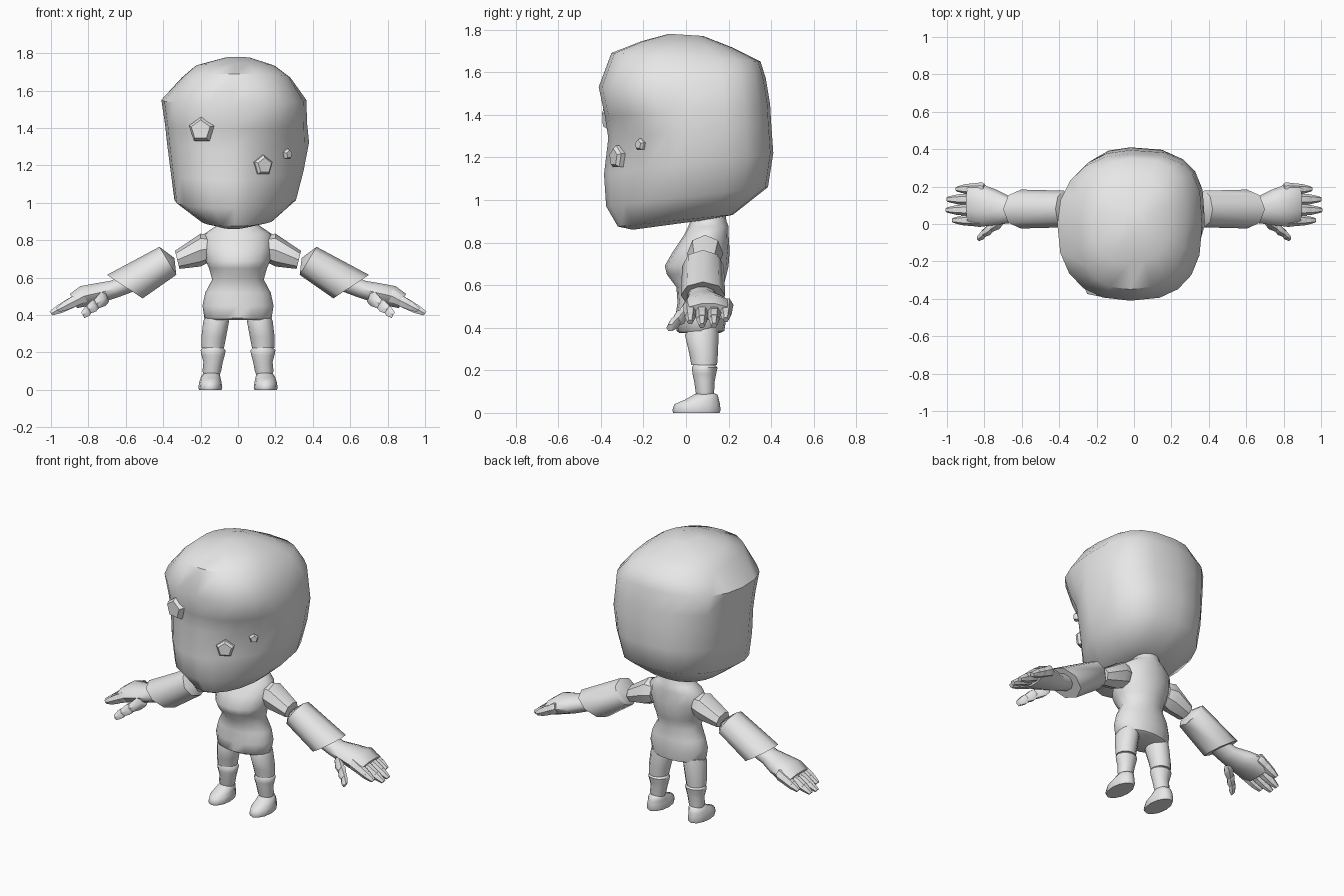
import bpy, bmesh, math
from mathutils import Vector

grey = bpy.data.materials.new("plain grey")
grey.diffuse_color = (0.8, 0.8, 0.8, 1)


def loft(name, rings, angle=50):
    """Skin a list of closed point rings and cap both ends."""
    bm = bmesh.new()
    loops = [[bm.verts.new(p) for p in ring] for ring in rings]
    n = len(loops[0])
    for a, b in zip(loops, loops[1:]):
        for i in range(n):
            j = (i + 1) % n
            bm.faces.new((a[i], a[j], b[j], b[i]))
    bm.faces.new(loops[0])
    bm.faces.new(loops[-1])
    bmesh.ops.recalc_face_normals(bm, faces=bm.faces)
    mesh = bpy.data.meshes.new(name)
    bm.to_mesh(mesh)
    bm.free()
    mesh.materials.append(grey)
    ob = bpy.data.objects.new(name, mesh)
    bpy.context.collection.objects.link(ob)
    bpy.ops.object.select_all(action='DESELECT')
    ob.select_set(True)
    bpy.context.view_layer.objects.active = ob
    bpy.ops.object.shade_smooth_by_angle(angle=math.radians(angle))
    return ob


def stack(name, rows, side=1, n=12, angle=50):
    """Upright form: rows of (z, centre x, half width, y front, y back)."""
    rings = []
    for z, cx, w, y0, y1 in rows:
        rings.append([(side * cx + w * math.cos(t), (y0 + y1) / 2 + (y1 - y0) / 2 * math.sin(t), z)
                      for t in (2 * math.pi * i / n for i in range(n))])
    return loft(name, rings, angle)


def limb(name, rows, side, n=8, angle=50):
    """Sideways form: rows of (x, y, z, half depth in y, half height vector x and z)."""
    rings = []
    for x, y, z, ry, vx, vz in rows:
        rings.append([(side * (x + vx * math.sin(t)), y + ry * math.cos(t), z + vz * math.sin(t))
                      for t in (2 * math.pi * i / n for i in range(n))])
    return loft(name, rings, angle)


# head: (z front, z back, x left, x right, y front, y back, roundness of front right)
head_rows = [
    (0.86, 0.91, -0.12, 0.08, -0.25, 0.12, 2.0),
    (0.875, 0.93, -0.20, 0.19, -0.32, 0.22, 1.8),
    (0.97, 1.06, -0.34, 0.31, -0.375, 0.385, 1.6),
    (1.12, 1.22, -0.36, 0.35, -0.385, 0.41, 1.5),
    (1.29, 1.36, -0.38, 0.38, -0.365, 0.40, 1.6),
    (1.39, 1.45, -0.39, 0.37, -0.38, 0.395, 2.1),
    (1.53, 1.57, -0.41, 0.365, -0.41, 0.375, 2.6),
    (1.69, 1.65, -0.30, 0.28, -0.35, 0.35, 2.4),
    (1.745, 1.715, -0.23, 0.20, -0.21, 0.22, 2.2),
    (1.78, 1.77, -0.07, 0.07, -0.08, 0.08, 2.0),
]
rings = []
for zf, zb, x0, x1, y0, y1, p_right in head_rows:
    ring = []
    for i in range(20):
        c, s = math.cos(math.pi * i / 10), math.sin(math.pi * i / 10)
        p = (3.0 if s > 0 else p_right) if c > 0 else (2.2 if s > 0 else 2.4)
        cx = -0.02
        x = cx + (x1 - cx if c > 0 else x0 - cx) * abs(c) ** (2 / p)
        y = (y1 if s > 0 else y0) * abs(s) ** (2 / p)
        ring.append((x, y, zf + (zb - zf) * (y - y0) / (y1 - y0)))
    rings.append(ring)
loft("head", rings, 45)

# five-sided studs on the face: centre, facing direction, radius, depth
studs = [
    ("large_eye", (-0.19, -0.335, 1.39), (-0.2, -1, 0), 0.072, 0.05),
    ("small_eye", (0.13, -0.315, 1.20), (0.5, -1, 0), 0.056, 0.03),
    ("cheek_spot", (0.26, -0.21, 1.26), (0.9, -1, 0), 0.028, 0.022),
]
for name, centre, facing, r, depth in studs:
    d = Vector(facing).normalized()
    u = Vector((-d.y, d.x, 0))
    rings = []
    for off, k in ((-0.04, 1), (depth * 0.5, 1), (depth, 0.75)):
        rings.append([Vector(centre) + d * off + r * k * (u * math.sin(t) + Vector((0, 0, math.cos(t))))
                      for t in (2 * math.pi * i / 5 for i in range(5))])
    loft(name, rings, 25)

# torso with hips, waist, chest and neck in one skin
stack("torso", [
    (0.375, 0, 0.165, -0.03, 0.16), (0.385, 0, 0.18, -0.045, 0.18), (0.45, 0, 0.19, -0.05, 0.19),
    (0.52, 0, 0.175, -0.04, 0.185), (0.59, 0, 0.138, -0.045, 0.175), (0.65, 0, 0.155, -0.09, 0.19),
    (0.69, 0, 0.172, -0.10, 0.20), (0.76, 0, 0.185, -0.06, 0.205), (0.835, 0, 0.178, -0.01, 0.20),
    (0.875, 0, 0.12, 0.01, 0.20), (0.90, 0, 0.085, 0.02, 0.19), (0.98, 0, 0.08, 0.02, 0.18)], n=16)

for side, tag in ((-1, "left"), (1, "right")):
    # legs
    stack(tag + "_thigh", [(0.40, 0.115, 0.06, 0.01, 0.15), (0.365, 0.117, 0.069, -0.005, 0.153),
                           (0.28, 0.13, 0.066, 0.015, 0.15), (0.225, 0.135, 0.060, 0.025, 0.146)], side)
    stack(tag + "_knee", [(0.235, 0.133, 0.045, 0.04, 0.13), (0.212, 0.133, 0.067, 0.028, 0.148),
                          (0.185, 0.133, 0.062, 0.03, 0.142), (0.15, 0.133, 0.052, 0.038, 0.135),
                          (0.10, 0.14, 0.050, 0.045, 0.132), (0.08, 0.14, 0.042, 0.05, 0.13)], side)
    # foot with sloping toe
    stack(tag + "_foot", [(0, 0.148, 0.060, -0.06, 0.158), (0.012, 0.148, 0.064, -0.064, 0.162),
                          (0.04, 0.148, 0.060, -0.055, 0.16), (0.062, 0.147, 0.054, -0.005, 0.155),
                          (0.085, 0.143, 0.046, 0.035, 0.148), (0.092, 0.14, 0.035, 0.05, 0.135)], side)
    # upper arm
    limb(tag + "_upper_arm", [(0.15, 0.09, 0.755, 0.07, 0, 0.07), (0.20, 0.09, 0.748, 0.085, 0, 0.088),
                              (0.325, 0.085, 0.695, 0.065, 0.012, 0.048)], side, angle=40)
    # forearm sleeve with a slanted cuff
    limb(tag + "_forearm", [(0.335, 0.085, 0.66, 0.055, 0.005, 0.045), (0.375, 0.08, 0.69, 0.098, 0.045, 0.075),
                            (0.605, 0.08, 0.552, 0.104, 0.095, 0.063)], side, angle=48)
    # palm
    limb(tag + "_palm", [(0.58, 0.075, 0.57, 0.065, 0.025, 0.045), (0.66, 0.075, 0.54, 0.07, 0.025, 0.045),
                         (0.74, 0.09, 0.52, 0.095, 0.025, 0.052), (0.82, 0.10, 0.502, 0.115, 0.025, 0.055),
                         (0.88, 0.105, 0.475, 0.108, 0.02, 0.04)], side, n=10)
    # fingers in three stepped joints each: y, root x, tip x
    for f, (y, xr, xt) in enumerate(((0.02, 0.82, 0.965), (0.075, 0.84, 1.0), (0.132, 0.84, 0.995), (0.187, 0.81, 0.945))):
        for j in range(3):
            a, b = xr + (xt - xr) * j / 3 - 0.01, xr + (xt - xr) * (j + 1) / 3
            za, zb = (0.497 - 0.52 * (x - 0.83) for x in (a, b))
            r = 0.036 - 0.005 * j
            rows = [(a, y, za, r * 0.8, 0.01, r * 0.8), (a + 0.012, y, za - 0.006, r, 0.012, r),
                    (b, y, zb, r * (0.55 if j == 2 else 0.85), 0.01, r * (0.45 if j == 2 else 0.85))]
            limb(f"{tag}_finger_{f + 1}_{j + 1}", rows, side, n=6)
    # thumb
    for j, (x0, y0, z0, x1, y1, z1, r) in enumerate((
            (0.70, 0.03, 0.50, 0.765, -0.02, 0.455, 0.042), (0.755, -0.015, 0.46, 0.805, -0.05, 0.425, 0.034),
            (0.795, -0.045, 0.43, 0.83, -0.075, 0.40, 0.028))):
        xm, ym, zm = x0 * 0.7 + x1 * 0.3, y0 * 0.7 + y1 * 0.3, z0 * 0.7 + z1 * 0.3
        limb(f"{tag}_thumb_{j + 1}", [(x0, y0, z0, r * 0.75, 0.012, r * 0.8), (xm, ym, zm, r, 0.014, r),
                                      (x1, y1, z1, r * 0.6, 0.01, r * 0.65)], side, n=6)
